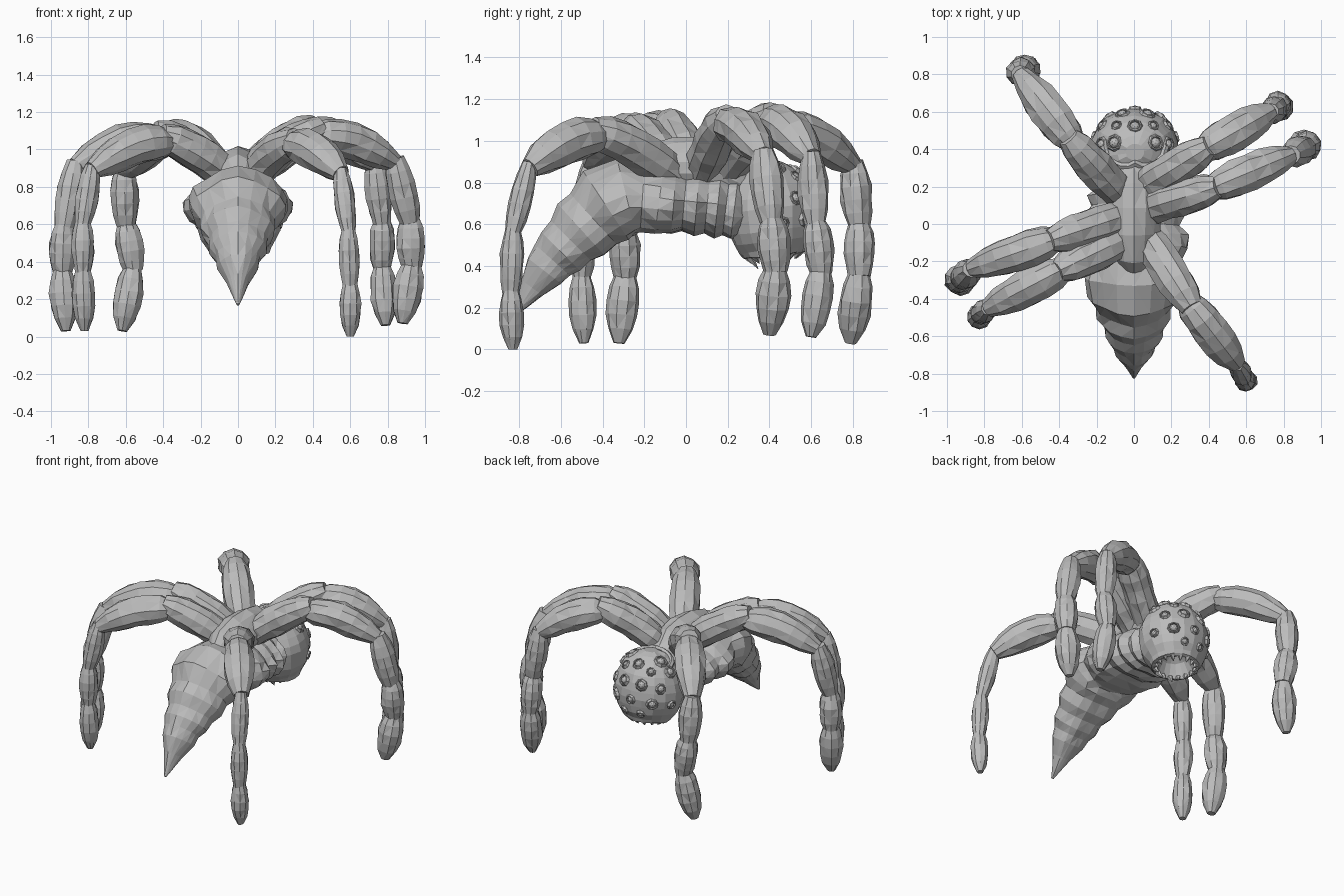
import bpy, bmesh, math, random
from mathutils import Vector

random.seed(4)
if "Cube" in bpy.data.objects:
    bpy.data.objects.remove(bpy.data.objects["Cube"])

skin = bpy.data.materials.new("grey_skin")
skin.use_nodes = True
skin.diffuse_color = (0.5, 0.5, 0.5, 1)
skin.node_tree.nodes["Principled BSDF"].inputs["Base Color"].default_value = (0.5, 0.5, 0.5, 1)


def finish(bm, name):
    bmesh.ops.recalc_face_normals(bm, faces=bm.faces)
    mesh = bpy.data.meshes.new(name)
    bm.to_mesh(mesh)
    bm.free()
    mesh.materials.append(skin)
    ob = bpy.data.objects.new(name, mesh)
    bpy.context.collection.objects.link(ob)
    return ob


def loft(bm, stations, sides, up, rough=0.05, ridge=0.0, groove=0.0):
    """Skin rings of (centre, half width, half height) along a path."""
    rings = []
    last = len(stations) - 1
    for i, (c, w, h) in enumerate(stations):
        t = (stations[min(i + 1, last)][0] - stations[max(i - 1, 0)][0]).normalized()
        side = t.cross(up).normalized()
        top = side.cross(t)
        ring = []
        for k in range(sides):
            a = 2 * math.pi * k / sides + math.pi / 2
            s = 1 + random.uniform(-rough, rough)
            peak = 1 + ridge * max(0, math.sin(a)) ** 6 - groove * max(0, -math.sin(a)) ** 12
            ring.append(bm.verts.new(c + side * (w * s * math.cos(a)) + top * (h * s * peak * math.sin(a))))
        rings.append(ring)
    for a, b in zip(rings, rings[1:]):
        for k in range(sides):
            j = (k + 1) % sides
            bm.faces.new((a[k], a[j], b[j], b[k]))
    bm.faces.new(rings[0])
    bm.faces.new(rings[-1])
    bmesh.ops.triangulate(bm, faces=bm.faces[:])


def segment(bm, a, b, radius, profile, arch=0.0):
    """One swollen leg joint between two points."""
    a, b = Vector(a), Vector(b)
    n = len(profile) - 1
    up = Vector((0, 1, 0)) if abs((b - a).normalized().z) > 0.8 else Vector((0, 0, 1))
    st = []
    for i, p in enumerate(profile):
        f = i / n
        c = a.lerp(b, f) + Vector((0, 0, arch * math.sin(math.pi * f)))
        st.append((c, radius * p, radius * p))
    loft(bm, st, 10, up, 0.07)


HIP = (0.85, 0.95, 1.0, 1.0, 0.97, 0.88, 0.6)
THIGH = (0.55, 0.88, 1.0, 1.02, 0.97, 0.82, 0.5)
SHIN = (0.6, 0.88, 1.0, 1.0, 0.88, 0.68)
FOOT = (0.62, 0.92, 1.05, 1.0, 0.8, 0.35)

# Legs: lower-joint radius, then hip, knee, shin top, two lower joints and the toe
legs = {
    "back_right_leg": (.076, [(-.08, .16, .87), (-.33, .44, 1.09), (-.61, .80, .88), (-.60, .83, .59), (-.56, .83, .35), (-.62, .79, .03)]),
    "back_left_leg": (.072, [(.06, .2, .87), (.38, .40, 1.11), (.73, .60, .92), (.77, .62, .60), (.77, .65, .36), (.79, .60, .06)]),
    "middle_left_leg": (.080, [(.06, .08, .86), (.42, .19, 1.10), (.84, .37, .93), (.92, .41, .61), (.93, .43, .37), (.88, .40, .07)]),
    "middle_right_leg": (.076, [(-.06, .04, .86), (-.42, -.08, 1.08), (-.87, -.24, .91), (-.93, -.30, .58), (-.94, -.29, .34), (-.92, -.32, .03)]),
    "front_right_leg": (.062, [(-.05, -.08, .86), (-.38, -.24, 1.06), (-.78, -.45, .89), (-.83, -.49, .60), (-.83, -.50, .34), (-.82, -.49, .03)]),
    "front_left_leg": (.057, [(.06, -.06, .84), (.29, -.42, 1.04), (.55, -.75, .87), (.59, -.83, .56), (.60, -.84, .27), (.60, -.83, .0)]),
}
for name, (r, p) in legs.items():
    bm = bmesh.new()
    d = (Vector(p[1]) - Vector(p[0])).normalized()
    segment(bm, p[0], Vector(p[1]) + d * 0.04, 0.1, HIP, 0.02)
    segment(bm, Vector(p[1]) - d * 0.04, p[2], 0.1, THIGH, 0.045)
    for a, prof in ((2, SHIN), (3, SHIN), (4, FOOT)):
        segment(bm, Vector(p[a]) + Vector((0, 0, 0.025)), p[a + 1], r, prof)
    finish(bm, name)

# Ribbed abdomen and thorax in one skin, with a ridged back
UP = Vector((0, 0, 1))
body = [
    (-.82, .17, .008, .008), (-.78, .22, .03, .03), (-.73, .29, .06, .06),
    (-.67, .37, .11, .10), (-.63, .42, .12, .11), (-.59, .46, .155, .13), (-.54, .51, .16, .13),
    (-.49, .56, .20, .16), (-.43, .61, .20, .16), (-.37, .67, .25, .19), (-.28, .71, .27, .18),
    (-.21, .71, .24, .165), (-.13, .70, .29, .16), (-.06, .69, .295, .15), (-.01, .69, .25, .135),
    (.05, .68, .27, .15), (.10, .68, .23, .135), (.15, .67, .25, .155), (.19, .67, .20, .135),
    (.23, .66, .22, .15), (.27, .66, .18, .135), (.33, .66, .17, .14)]
bm = bmesh.new()
loft(bm, [(Vector((0, y, z)), w, h) for y, z, w, h in body], 18, UP, 0.04, 0.14, 0.12)
finish(bm, "abdomen_and_thorax")

# Raised hub where the legs meet
hub = [(-.27, .80, .06, .05), (-.17, .85, .12, .10), (-.05, .87, .14, .12),
       (.08, .87, .14, .12), (.18, .86, .14, .11), (.25, .82, .13, .08), (.31, .78, .10, .05)]
bm = bmesh.new()
loft(bm, [(Vector((0, y, z)), w, h) for y, z, w, h in hub], 14, UP, 0.05, 0.27)
finish(bm, "leg_hub")

# Head: a ball spun around the mouth axis, folded in to make a hollow mouth
CENTRE = Vector((0.005, 0.405, 0.65))
RADII = Vector((0.235, 0.215, 0.26))
AXIS = Vector((0, 0.1, -1)).normalized()
SIDE = Vector((1, 0, 0))
FRONT = SIDE.cross(AXIS)


def on_head(lat, turn, scale=1.0):
    """Point on the head: lat from the crown, turn around the mouth axis (0 = rear)."""
    a, t = math.radians(lat), math.radians(turn)
    v = -AXIS * math.cos(a) + (FRONT * math.cos(t) + SIDE * math.sin(t)) * math.sin(a)
    return CENTRE + Vector([v[i] * RADII[i] * scale for i in range(3)])


bm = bmesh.new()
profile = [(lat, 1) for lat in range(12, 133, 12)] + [(138, 1.03), (143, .98), (142, .82), (140, .6), (150, .4)]
rings = [[bm.verts.new(on_head(lat, k * 20, s * random.uniform(.98, 1.02))) for k in range(18)]
         for lat, s in profile]
for a, b in zip(rings, rings[1:]):
    for k in range(18):
        j = (k + 1) % 18
        bm.faces.new((a[k], a[j], b[j], b[k]))
bm.faces.new(rings[0])
bm.faces.new(rings[-1])
finish(bm, "head")

# Eyes: a low lid ring around a small ball, mirrored left and right
eyes = [(40, 0, .036), (32, 65, .040), (52, 78, .036), (50, 34, .028), (72, 18, .036),
        (76, 52, .032), (98, 0, .03), (100, 38, .036), (102, 74, .028), (120, 18, .026)]
bm = bmesh.new()
for lat, turn, r in eyes:
    for sign in ((1, -1) if turn else (1,)):
        c = on_head(lat, turn * sign)
        n = (c - CENTRE).normalized()
        u = n.orthogonal().normalized()
        w = n.cross(u)
        loops = []
        for scale, lift in ((1.2, -.01), (1.0, .008), (.82, .008), (.74, -.01)):
            loops.append([bm.verts.new(c + n * lift + (u * math.cos(k * math.pi / 4) + w * math.sin(k * math.pi / 4)) * r * scale)
                          for k in range(8)])
        for a, b in zip(loops, loops[1:]):
            for k in range(8):
                j = (k + 1) % 8
                bm.faces.new((a[k], a[j], b[j], b[k]))
        ball = bmesh.ops.create_icosphere(bm, subdivisions=2, radius=r * .72)
        bmesh.ops.translate(bm, verts=ball["verts"], vec=c - n * r * .25)
finish(bm, "eyes")

# Brow fold across the crown
bm = bmesh.new()
loft(bm, [(on_head(16 + abs(t) * .3, 180 + t), .02, .02) for t in range(-100, 101, 20)], 6, UP, 0.1)
finish(bm, "brow_fold")

# Teeth round the mouth rim, with two larger fangs at the front
bm = bmesh.new()
for k in range(16):
    base = on_head(142, k * 22.5, .95)
    long = .085 if k in (7, 9) else random.uniform(.035, .055)
    inward = (CENTRE - base).normalized() - AXIS * (CENTRE - base).normalized().dot(AXIS)
    tip = base + AXIS * long * .7 + inward * long * .8
    loft(bm, [(base, .02, .02), (base.lerp(tip, .5), .011, .011), (tip, .001, .001)], 5, FRONT, 0)
finish(bm, "teeth")
